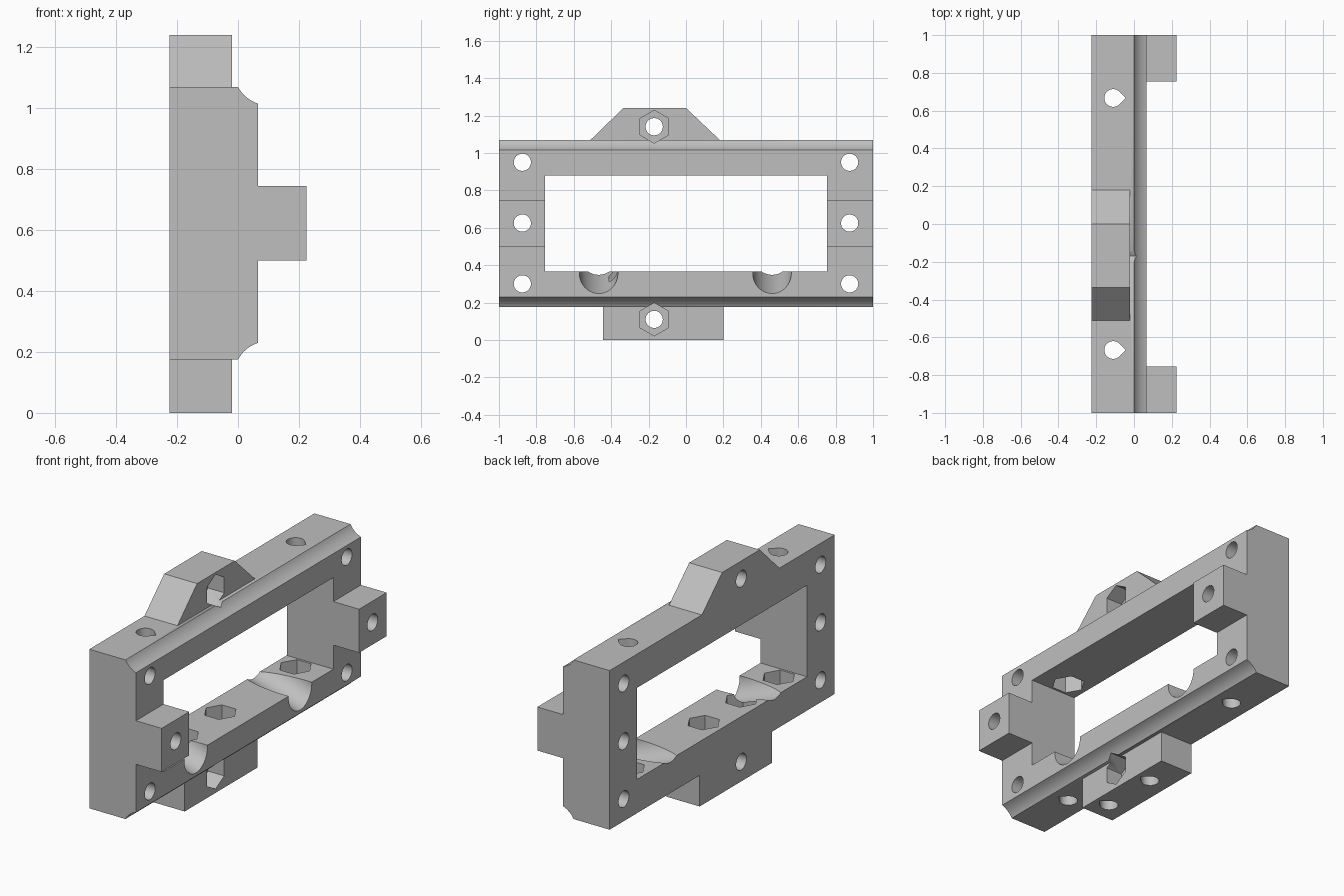
import bpy, bmesh
from math import pi, sin, cos, atan2
from mathutils import Matrix, Vector

if "Cube" in bpy.data.objects:
    bpy.data.objects.remove(bpy.data.objects["Cube"], do_unlink=True)

grey = bpy.data.materials.new("plain grey")
grey.use_nodes = True
COLOUR = (0.52, 0.52, 0.52, 1)
grey.diffuse_color = COLOUR
grey.node_tree.nodes["Principled BSDF"].inputs["Base Color"].default_value = COLOUR

# 2D outline (u, v) placed at depth d along each axis
PLACE = {
    "X": lambda u, v, d: (d, u, v),
    "Y": lambda u, v, d: (u, d, v),
    "Z": lambda u, v, d: (u, v, d),
}


def prism(name, outline, axis, lo, hi):
    """Extrude a closed outline along an axis."""
    bm = bmesh.new()
    ends = [[bm.verts.new(PLACE[axis](u, v, d)) for u, v in outline] for d in (lo, hi)]
    for ring in ends:
        bm.faces.new(ring)
    n = len(outline)
    for i in range(n):
        j = (i + 1) % n
        bm.faces.new((ends[0][i], ends[0][j], ends[1][j], ends[1][i]))
    bmesh.ops.recalc_face_normals(bm, faces=bm.faces)
    mesh = bpy.data.meshes.new(name)
    bm.to_mesh(mesh)
    bm.free()
    mesh.materials.append(grey)
    obj = bpy.data.objects.new(name, mesh)
    bpy.context.collection.objects.link(obj)
    return obj


def ring(u, v, r, n=32, start=0.0):
    return [(u + r * cos(start + 2 * pi * i / n), v + r * sin(start + 2 * pi * i / n))
            for i in range(n)]


def teardrop(u, v, r, n=24):
    arc = [pi / 4 + 1.5 * pi * i / n for i in range(n + 1)]
    return [(u + r * cos(a), v + r * sin(a)) for a in arc] + [(u + r * 2 ** 0.5, v)]


def rect(u0, u1, v0, v1):
    return [(u0, v0), (u1, v0), (u1, v1), (u0, v1)]


def combine(target, tool, operation):
    """Apply a boolean and discard the tool."""
    tool.hide_render = True
    mod = target.modifiers.new("combine", "BOOLEAN")
    mod.operation, mod.solver, mod.object = operation, "EXACT", tool
    bpy.context.view_layer.update()
    graph = bpy.context.evaluated_depsgraph_get()
    mesh = bpy.data.meshes.new_from_object(target.evaluated_get(graph))
    target.modifiers.clear()
    target.data = mesh
    bpy.data.objects.remove(tool, do_unlink=True)


def cut(*args):
    combine(frame, prism(*args), "DIFFERENCE")


def cove(a, b, c, n=8):
    """Curved hollow edge from a to c, pulled toward b."""
    a, b, c = Vector(a), Vector(b), Vector(c)
    return [tuple(a * (1 - t) ** 2 + b * 2 * t * (1 - t) + c * t * t)
            for t in (i / n for i in range(n + 1))]


BACK, FACE, TAB, LUG = -0.225, 0.065, 0.225, -0.02
BOTTOM, TOP = 0.175, 1.07

# Main frame: one cross-section with coved edges and the tab step
section = [(BACK, BOTTOM)]
section += cove((0, BOTTOM), (0.02, 0.213), (FACE, 0.23))
section += [(FACE, 0.5), (TAB, 0.5), (TAB, 0.745), (FACE, 0.745)]
section += cove((FACE, 1.015), (0.02, 1.032), (0, TOP))
section += [(BACK, TOP)]
frame = prism("servo_frame", section, "Y", -1, 1)

# Window, leaving the two tabs at the ends
cut("window", rect(-0.755, 0.755, 0.365, 0.88), "X", -1, 1)

# Mounting lugs above and below
upper = [(-0.55, 1.03), (-0.51, TOP), (-0.335, 1.24), (0, 1.24), (0.18, TOP), (0.18, 1.03)]
upper[0] = (-0.51, 1.03)
combine(frame, prism("upper_lug", upper, "X", BACK, LUG), "UNION")
combine(frame, prism("lower_lug", rect(-0.445, 0.2, 0, 0.22), "X", BACK, LUG), "UNION")

# Screw holes from front to back at each end
for y in (-0.875, 0.875):
    for z in (0.3, 0.625, 0.95):
        cut("screw_hole", ring(y, z, 0.046), "X", -1, 1)

# Lug bolt holes with hexagonal nut pockets
for z in (0.11, 1.14):
    cut("lug_hole", ring(-0.17, z, 0.046), "X", -1, 1)
    cut("lug_nut_pocket", ring(-0.17, z, 0.088, 6, pi / 2), "X", -0.12, 1)

# Upright teardrop holes with nut pockets opening into the window
HX = -0.11
for y in (-0.667, -0.335, 0, 0.667):
    cut("lower_hole", teardrop(HX, y, 0.047), "Z", -0.1, 0.5)
    cut("lower_nut_pocket", ring(HX, y, 0.088, 6), "Z", 0.27, 0.5)
for y in (-0.667, 0.667):
    cut("upper_hole", teardrop(HX, y, 0.047), "Z", 0.7, 1.3)
    cut("upper_nut_pocket", ring(HX, y, 0.088, 6), "Z", 0.7, 0.975)

# Sloping cable grooves in the lower rail
for y in (-0.467, 0.46):
    groove = prism("cable_groove", ring(0, 0, 0.103, 40), "X", -0.45, 0.2)
    slope = Matrix.Rotation(atan2(0.1, 0.29), 4, "Y")
    groove.data.transform(Matrix.Translation((FACE, y, 0.357)) @ slope)
    combine(frame, groove, "DIFFERENCE")

# Smooth curved walls, sharp corners
bpy.ops.object.select_all(action="DESELECT")
frame.select_set(True)
bpy.context.view_layer.objects.active = frame
bpy.ops.object.shade_smooth_by_angle(angle=pi / 6)
